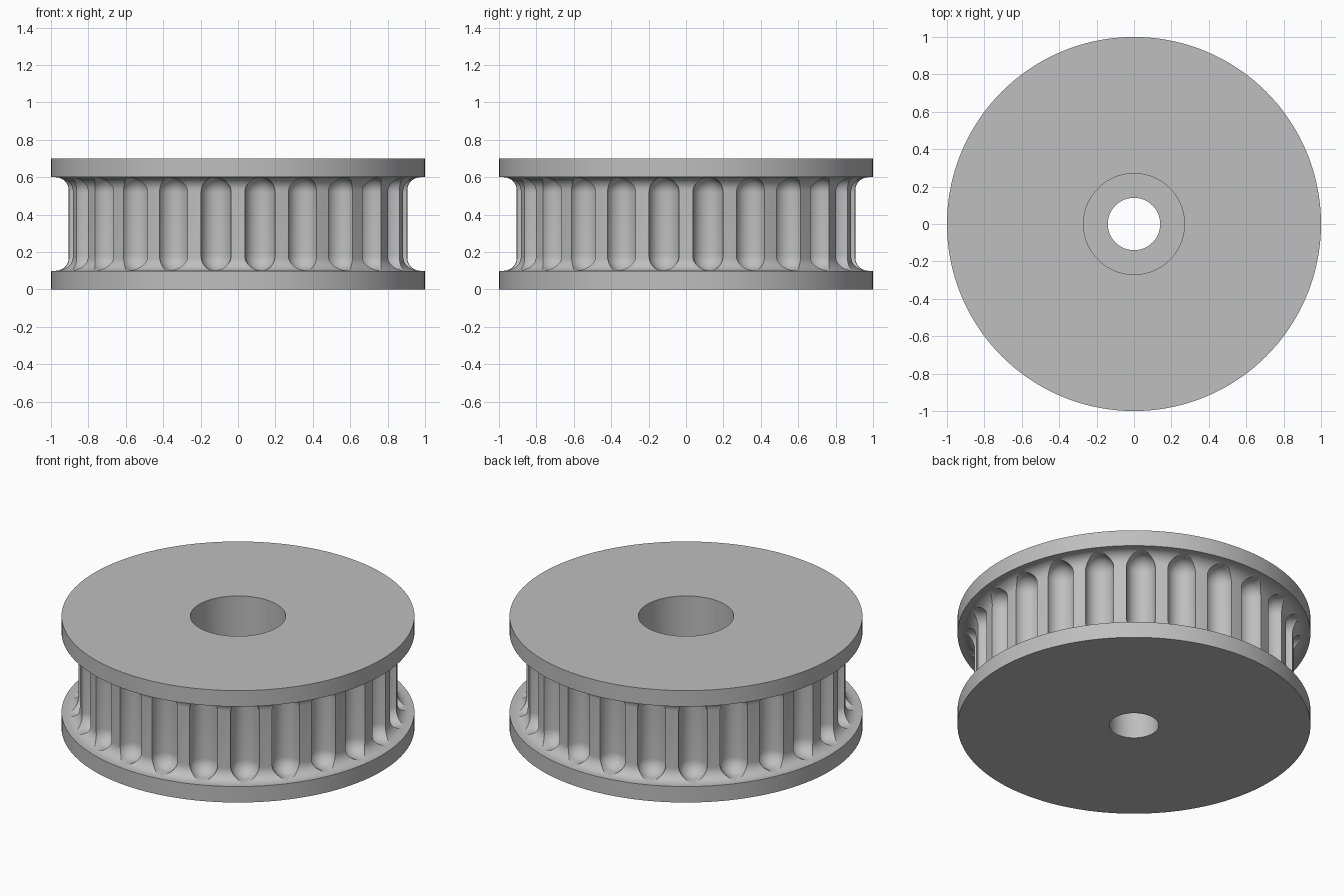
import bpy, bmesh
from math import sin, cos, pi, radians
from mathutils import Vector, Matrix

cube = bpy.data.objects.get("Cube")
if cube:
    bpy.data.objects.remove(cube, do_unlink=True)

# Overall dimensions
HEIGHT, FLANGE = 0.70, 0.10
RIM, DRUM, FILLET = 1.0, 0.905, 0.07
BORE, COUNTERBORE, STEP_Z = 0.14, 0.27, 0.30
TEETH, GROOVE = 24, 0.082
SEGMENTS = 144

metal = bpy.data.materials.new("grey_metal")
metal.use_nodes = True
GREY = (0.52, 0.52, 0.52, 1)
metal.diffuse_color = GREY
metal.node_tree.nodes["Principled BSDF"].inputs["Base Color"].default_value = GREY


def make_object(name, bm):
    bmesh.ops.recalc_face_normals(bm, faces=bm.faces)
    mesh = bpy.data.meshes.new(name)
    bm.to_mesh(mesh)
    bm.free()
    mesh.materials.append(metal)
    obj = bpy.data.objects.new(name, mesh)
    bpy.context.collection.objects.link(obj)
    return obj


def activate(obj):
    bpy.ops.object.select_all(action='DESELECT')
    obj.select_set(True)
    bpy.context.view_layer.objects.active = obj


def smooth(obj):
    activate(obj)
    bpy.ops.object.shade_smooth_by_angle(angle=radians(30))


def lathe(name, profile):
    """Spin a closed (radius, z) outline around the z axis."""
    bm = bmesh.new()
    rings = []
    for i in range(SEGMENTS):
        a = 2 * pi * i / SEGMENTS
        rings.append([bm.verts.new((r * cos(a), r * sin(a), z)) for r, z in profile])
    n = len(profile)
    for i in range(SEGMENTS):
        here, after = rings[i], rings[(i + 1) % SEGMENTS]
        for j in range(n):
            k = (j + 1) % n
            bm.faces.new((here[j], after[j], after[k], here[k]))
    return make_object(name, bm)


def ring(name, inner, z0, z1):
    return lathe(name, [(inner, z0), (RIM, z0), (RIM, z1), (inner, z1)])


# Flanges
smooth(ring("lower_flange", BORE, 0, FLANGE))
smooth(ring("upper_flange", COUNTERBORE, HEIGHT - FLANGE, HEIGHT))

# Drum with filleted ends and a stepped bore
low, high = FLANGE, HEIGHT - FLANGE
arc = [(DRUM + FILLET * (1 - sin(t)), FILLET * (1 - cos(t)))
       for t in [pi / 2 * i / 10 for i in range(11)]]
outline = [(BORE, low)]
outline += [(r, low + z) for r, z in arc]
outline += [(r, high - z) for r, z in reversed(arc)]
outline += [(COUNTERBORE, high), (COUNTERBORE, STEP_Z), (BORE, STEP_Z)]
drum = lathe("toothed_drum", outline)

# Groove cutters: round-ended slots pointing outward
bm = bmesh.new()
clearance = 0.001
STEPS = 10
for tooth in range(TEETH):
    turn = Matrix.Rotation(2 * pi * (tooth + 0.5) / TEETH, 4, 'Z')
    points = []
    for side in (-1, 1):
        end_z = HEIGHT / 2 + side * ((high - low) / 2 - GROOVE - clearance)
        for i in range(STEPS + 1):
            lat = pi / 2 * i / STEPS
            for j in range(2 * STEPS + 1):
                lon = pi / 2 + pi * j / (2 * STEPS)
                x = GROOVE * cos(lat) * cos(lon)
                p = Vector((DRUM + x, GROOVE * cos(lat) * sin(lon),
                            end_z + side * GROOVE * sin(lat)))
                points.append(p)
                if j in (0, 2 * STEPS):
                    points.append(p + Vector((0.2, 0, 0)))
    verts = [bm.verts.new(turn @ p) for p in points]
    bmesh.ops.remove_doubles(bm, verts=verts, dist=1e-5)
    verts = [v for v in bm.verts if not v.link_faces]
    hull = bmesh.ops.convex_hull(bm, input=verts)
    spare = [v for v in hull["geom_interior"] if isinstance(v, bmesh.types.BMVert)]
    bmesh.ops.delete(bm, geom=spare, context='VERTS')
cutter = make_object("groove_cutter", bm)
cutter.hide_render = True

# Cut the grooves and tidy up
cut = drum.modifiers.new("grooves", 'BOOLEAN')
cut.operation = 'DIFFERENCE'
cut.solver = 'EXACT'
cut.object = cutter
activate(drum)
bpy.ops.object.modifier_apply(modifier=cut.name)
bpy.data.objects.remove(cutter, do_unlink=True)
smooth(drum)
